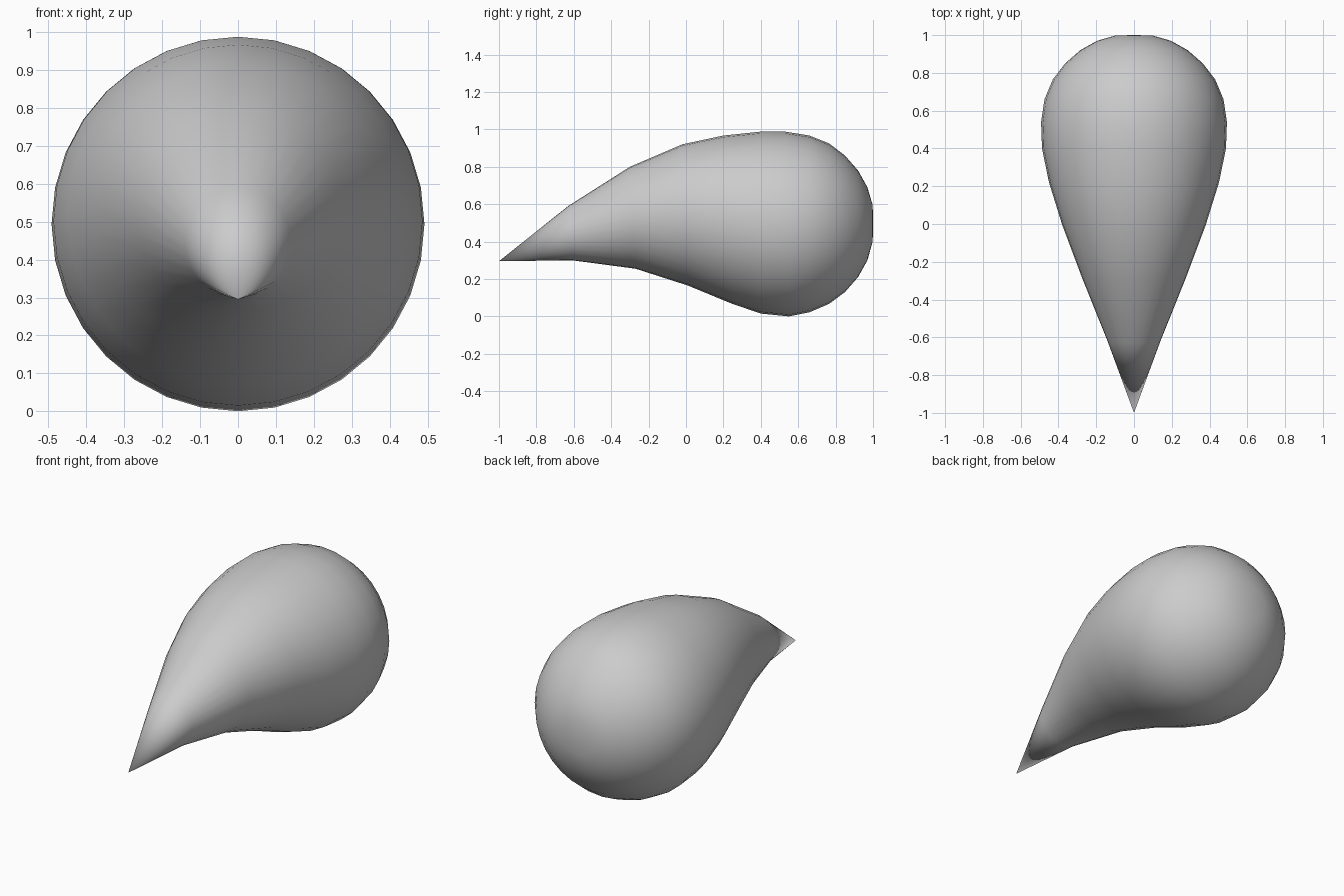
import bpy, bmesh
from math import sin, cos, pi

cube = bpy.data.objects.get("Cube")
if cube:
    bpy.data.objects.remove(cube, do_unlink=True)

SIDES = 32

# Grey material
grey = bpy.data.materials.new("soft_grey")
grey.use_nodes = True
colour = (0.6, 0.6, 0.6, 1)
grey.diffuse_color = colour
grey.node_tree.nodes["Principled BSDF"].inputs["Base Color"].default_value = colour

# Rings along the bent teardrop: top y, top z, bottom y, bottom z, half width
rings = [
    (-0.63, 0.59, -0.61, 0.30, 0.14),
    (-0.30, 0.80, -0.27, 0.255, 0.275),
    (-0.02, 0.92, 0.01, 0.165, 0.38),
    (0.20, 0.967, 0.24, 0.07, 0.45),
    (0.40, 0.988, 0.40, 0.015, 0.487),
    (0.53, 0.988, 0.55, 0.0, 0.492),
    (0.66, 0.967, 0.66, 0.022, 0.474),
    (0.765, 0.925, 0.765, 0.067, 0.43),
    (0.85, 0.86, 0.85, 0.13, 0.365),
    (0.92, 0.78, 0.92, 0.21, 0.285),
    (0.97, 0.69, 0.97, 0.30, 0.195),
    (0.998, 0.595, 0.998, 0.40, 0.098),
]

bm = bmesh.new()
tip = bm.verts.new((0, -1, 0.295))
back = bm.verts.new((0, 1, 0.497))
loops = []
for ty, tz, by, bz, half in rings:
    loop = []
    for i in range(SIDES):
        a = 2 * pi * i / SIDES
        t = (1 + cos(a)) / 2
        loop.append(bm.verts.new((half * sin(a), by + (ty - by) * t, bz + (tz - bz) * t)))
    loops.append(loop)

# Pointed tip, bent body and rounded back
for i in range(SIDES):
    j = (i + 1) % SIDES
    bm.faces.new((tip, loops[0][i], loops[0][j]))
    bm.faces.new((back, loops[-1][j], loops[-1][i]))
    for a, b in zip(loops, loops[1:]):
        bm.faces.new((a[i], b[i], b[j], a[j]))
bmesh.ops.recalc_face_normals(bm, faces=bm.faces[:])
for face in bm.faces:
    face.smooth = True

mesh = bpy.data.meshes.new("teardrop_body")
bm.to_mesh(mesh)
bm.free()
mesh.materials.append(grey)
body = bpy.data.objects.new("teardrop_body", mesh)
bpy.context.collection.objects.link(body)
